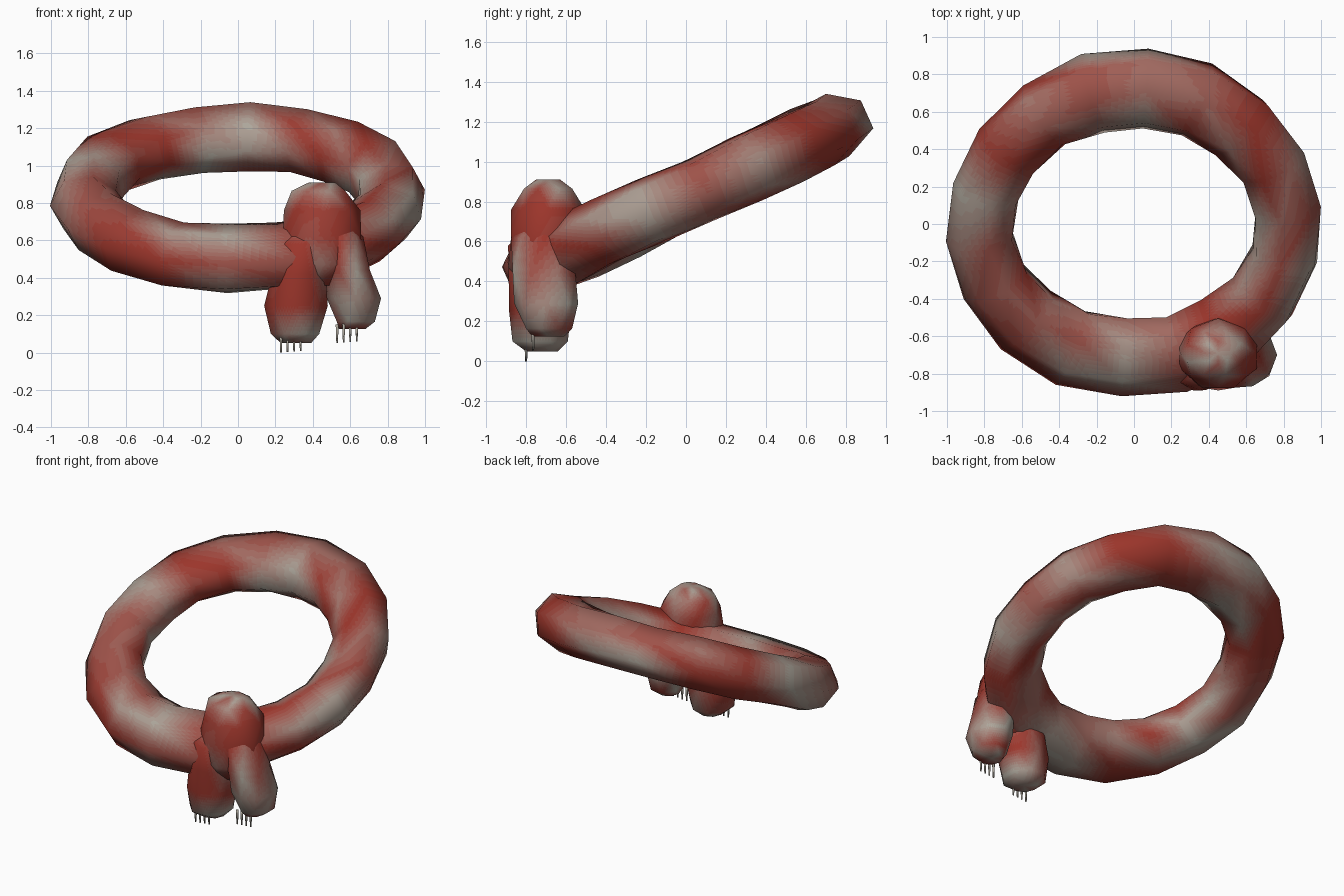
import bpy, bmesh, math, random
from mathutils import Vector, Matrix

if "Cube" in bpy.data.objects:
    bpy.data.objects.remove(bpy.data.objects["Cube"])

random.seed(4)
RED, GREY = Vector((0.33, 0.036, 0.024)), Vector((0.42, 0.385, 0.33))
LEVELS = 12

# blended red-to-grey paints
paints = []
for i in range(LEVELS):
    m = bpy.data.materials.new("fur_%d" % i)
    m.diffuse_color = (*RED.lerp(GREY, (i / (LEVELS - 1)) ** 1.5), 1)
    m.use_nodes = True
    m.node_tree.nodes["Principled BSDF"].inputs["Base Color"].default_value = m.diffuse_color
    paints.append(m)


def painted_object(name, rings, tones, closed, shift=0):
    """Loft rings of points; tones give each point's red-to-grey blend."""
    bm = bmesh.new()
    tone = bm.verts.layers.float.new("tone")
    nrm = bm.verts.layers.float_vector.new("soft_normal")
    loops = []
    for ring, ts in zip(rings, tones):
        loop = []
        for p, t in zip(ring, ts):
            v = bm.verts.new(p)
            v[tone] = t
            loop.append(v)
        loops.append(loop)
    if closed:  # the twisted section meets itself some sides further round
        loops.append(loops[0][shift:] + loops[0][:shift])
    for a, b in zip(loops, loops[1:]):
        n = len(a)
        for j in range(n):
            k = (j + 1) % n
            bm.faces.new((a[j], a[k], b[k], b[j]))
    if not closed:
        for loop in (loops[0], loops[-1]):
            c = bm.verts.new(sum((v.co for v in loop), Vector()) / len(loop))
            c[tone] = loop[0][tone]
            for j in range(len(loop)):
                bm.faces.new((loop[j], loop[(j + 1) % len(loop)], c))
    bmesh.ops.triangulate(bm, faces=bm.faces[:])
    bmesh.ops.recalc_face_normals(bm, faces=bm.faces[:])
    bm.normal_update()
    for v in bm.verts:
        v[nrm] = v.normal
    # finer faces carry the colour blend, the low-poly form stays
    bmesh.ops.subdivide_edges(bm, edges=bm.edges[:], cuts=7, use_grid_fill=True)
    for f in bm.faces:
        f.smooth = True
        t = sum(v[tone] for v in f.verts) / len(f.verts)
        f.material_index = min(LEVELS - 1, max(0, round(t * (LEVELS - 1))))
    normals = [Vector(v[nrm]).normalized() for v in bm.verts]
    me = bpy.data.meshes.new(name)
    for m in paints:
        me.materials.append(m)
    bm.to_mesh(me)
    bm.free()
    me.normals_split_custom_set_from_vertices(normals)
    ob = bpy.data.objects.new(name, me)
    bpy.context.collection.objects.link(ob)
    return ob


def blend(x):
    return min(1, max(0, x + random.uniform(-0.7, 0.55)))


# tilted ring with a slowly twisting section, wider at the front and back
SEG, SIDES, TWIST = 18, 7, 2
tilt = Matrix.Translation((0, 0, 0.828)) @ Matrix.Rotation(math.radians(24.8), 4, 'X')
rings, tones = [], []
for i in range(SEG):
    th = 2 * math.pi * (i + 0.3) / SEG
    wide = 0.203 - 0.022 * math.cos(2 * th)
    ring, ts = [], []
    for j in range(SIDES):
        ph = 2 * math.pi * (j + TWIST * i / SEG) / SIDES
        s = random.uniform(0.95, 1.07)
        r = wide * s * math.cos(ph)
        ring.append(tilt @ Vector(((0.822 + r) * math.cos(th) + 0.005, (0.79 + r) * math.sin(th),
                                   0.172 * s * math.sin(ph))))
        ts.append(blend(0.48 + 0.42 * math.cos(4 * th + 0.8 * math.sin(ph))))
    rings.append(ring)
    tones.append(ts)
painted_object("ring", rings, tones, True, TWIST)


# rounded limbs: stations are (x, y, z, radius x, radius y)
def limb(name, stations, grey_below, grey_above, sides=8):
    rings, tones = [], []
    for i, (x, y, z, rx, ry) in enumerate(stations):
        ring = []
        for j in range(sides):
            a = 2 * math.pi * (j + 0.5 * (i % 2)) / sides
            ring.append(Vector((x + rx * math.cos(a), y + ry * math.sin(a), z)))
        rings.append(ring)
        tones.append([blend(0.65 if z < grey_below or z > grey_above else 0.1) for _ in ring])
    painted_object(name, rings, tones, False)


limb("body", [(0.45, -0.69, 0.91, 0.07, 0.06), (0.43, -0.69, 0.865, 0.155, 0.13),
              (0.45, -0.69, 0.76, 0.205, 0.185), (0.45, -0.70, 0.62, 0.225, 0.19),
              (0.45, -0.72, 0.47, 0.22, 0.17), (0.44, -0.72, 0.36, 0.09, 0.08)], 0.1, 0.8)
limb("left_leg", [(0.31, -0.72, 0.05, 0.08, 0.08), (0.305, -0.73, 0.10, 0.14, 0.15),
                  (0.31, -0.73, 0.25, 0.17, 0.155), (0.325, -0.735, 0.42, 0.155, 0.165),
                  (0.355, -0.73, 0.58, 0.165, 0.16), (0.41, -0.72, 0.67, 0.08, 0.09)], 0.2, 2)
limb("right_leg", [(0.61, -0.69, 0.125, 0.07, 0.08), (0.63, -0.685, 0.165, 0.11, 0.125),
                   (0.62, -0.70, 0.29, 0.145, 0.16), (0.585, -0.71, 0.44, 0.13, 0.17),
                   (0.54, -0.71, 0.62, 0.13, 0.165), (0.51, -0.71, 0.74, 0.06, 0.06)], 0.45, 2)


# thin claws, four under each foot
def claws(name, x0, step, y, z):
    bm = bmesh.new()
    for i in range(4):
        mat = Matrix.Translation((x0 + i * step, y, z + 0.05 + 0.003 * i)) @ Matrix.Rotation(math.pi, 4, 'X')
        bmesh.ops.create_cone(bm, cap_ends=True, segments=6, radius1=0.009,
                              radius2=0.005, depth=0.1, matrix=mat)
    for f in bm.faces:
        f.smooth = True
    me = bpy.data.meshes.new(name)
    bm.to_mesh(me)
    bm.free()
    me.materials.append(paints[-1])
    bpy.context.collection.objects.link(bpy.data.objects.new(name, me))


claws("left_claws", 0.23, 0.035, -0.80, 0.0)
claws("right_claws", 0.53, 0.035, -0.765, 0.05)
